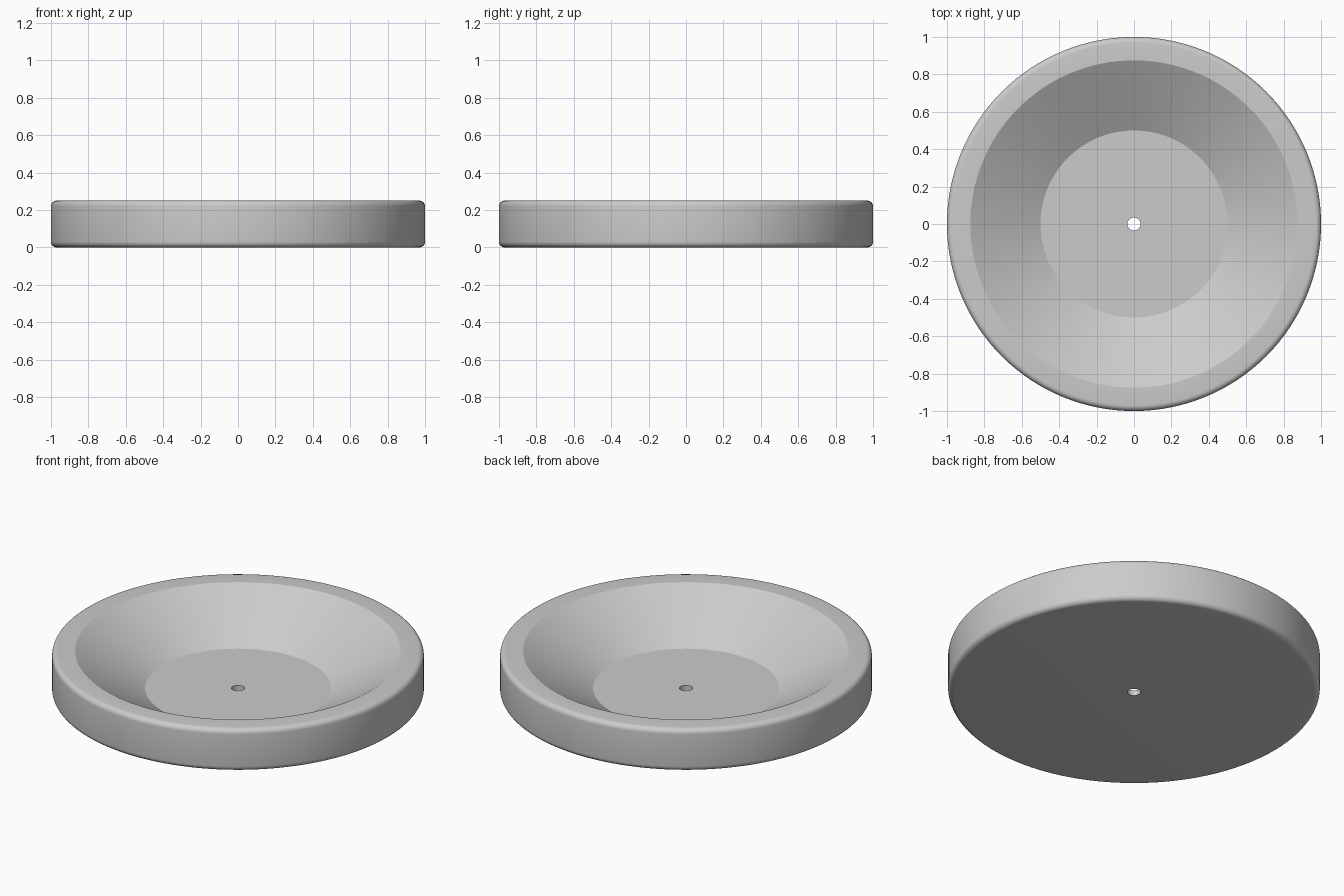
import bpy
import math

cube = bpy.data.objects.get("Cube")
if cube:
    bpy.data.objects.remove(cube, do_unlink=True)

HEIGHT, FILLET, FLOOR = 0.25, 0.03, 0.03
HOLE_R, FLOOR_R, RIM_R = 0.035, 0.5, 0.875
SEGMENTS, FILLET_STEPS = 128, 6

grey = bpy.data.materials.new("plain grey")
grey.use_nodes = True
grey.diffuse_color = (0.6, 0.6, 0.6, 1)
grey.node_tree.nodes["Principled BSDF"].inputs["Base Color"].default_value = (0.6, 0.6, 0.6, 1)


def fillet(z, start):
    """Quarter-round points at the outer edge, starting at an angle in degrees."""
    angles = [math.radians(start + 90 * i / FILLET_STEPS) for i in range(FILLET_STEPS + 1)]
    return [(1 - FILLET + FILLET * math.cos(a), z + FILLET * math.sin(a)) for a in angles]


def lathe(name, profile):
    """Spin a closed (radius, height) profile around the z axis."""
    n = len(profile)
    verts, faces = [], []
    for s in range(SEGMENTS):
        a = math.tau * s / SEGMENTS
        verts += [(r * math.cos(a), r * math.sin(a), z) for r, z in profile]
        here, there = s * n, (s + 1) % SEGMENTS * n
        for i in range(n):
            j = (i + 1) % n
            faces.append((here + i, there + i, there + j, here + j))
    mesh = bpy.data.meshes.new(name)
    mesh.from_pydata(verts, [], faces)
    mesh.materials.append(grey)
    obj = bpy.data.objects.new(name, mesh)
    bpy.context.collection.objects.link(obj)
    return obj


# Dish: flat base, rounded outer wall, flat rim, conical recess and drain hole
profile = [(HOLE_R, 0)]
profile += fillet(FILLET, -90)
profile += fillet(HEIGHT - FILLET, 0)
profile += [(RIM_R, HEIGHT), (FLOOR_R, FLOOR), (HOLE_R, FLOOR)]
dish = lathe("dish", profile)

bpy.ops.object.select_all(action="DESELECT")
dish.select_set(True)
bpy.context.view_layer.objects.active = dish
bpy.ops.object.shade_smooth_by_angle(angle=math.radians(25))
